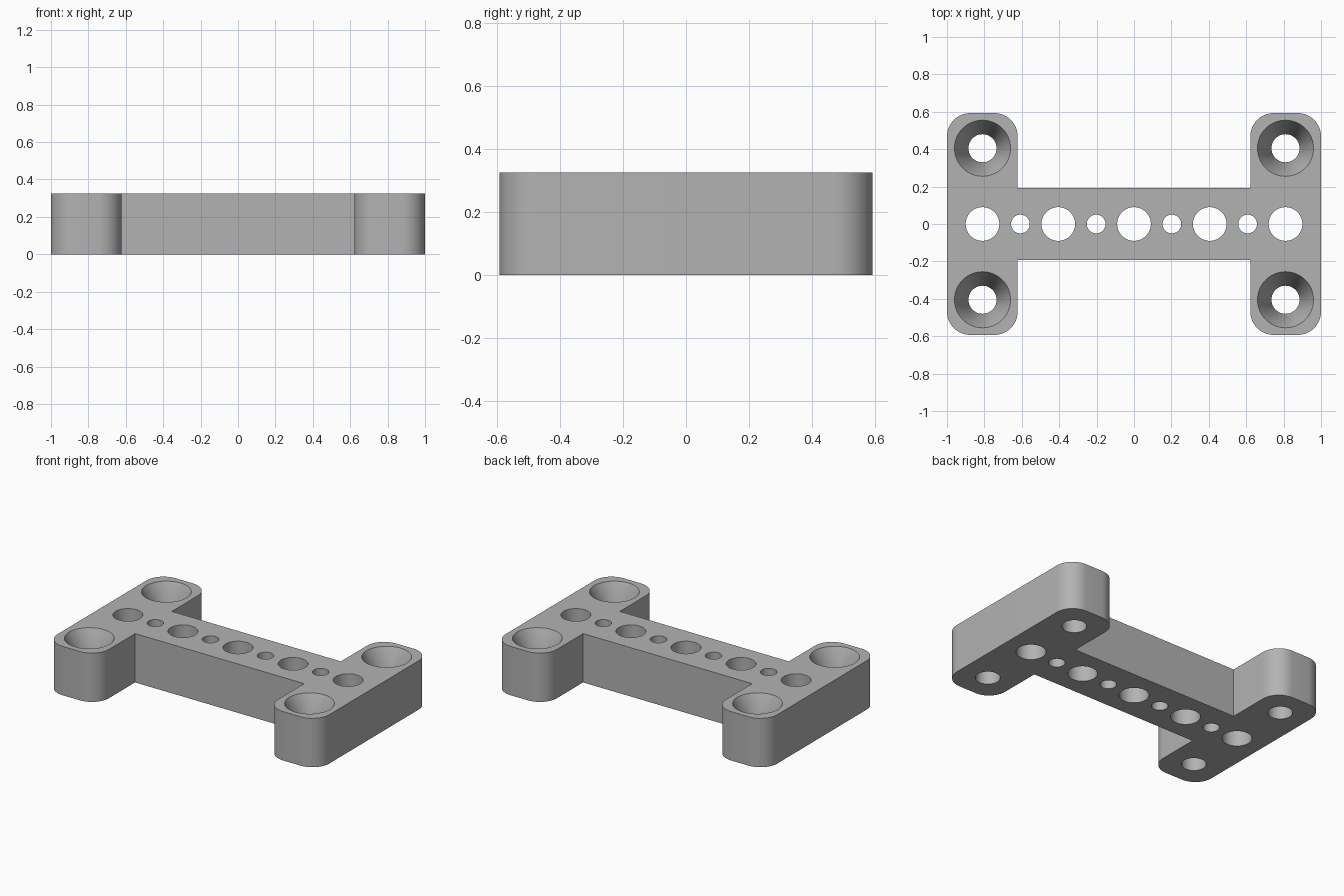
import bpy
import bmesh
import math

if "Cube" in bpy.data.objects:
    bpy.data.objects.remove(bpy.data.objects["Cube"])

HEIGHT = 0.325
PITCH = 0.405

grey = bpy.data.materials.new("plain_grey")
grey.use_nodes = True
colour = (0.45, 0.45, 0.45, 1)
grey.diffuse_color = colour
grey.node_tree.nodes["Principled BSDF"].inputs["Base Color"].default_value = colour


def arc(cx, cy, r, start, steps=12):
    """Quarter circle of points, counter-clockwise from the start angle."""
    return [(cx + r * math.cos(a), cy + r * math.sin(a))
            for a in (start + math.pi / 2 * i / steps for i in range(steps + 1))]


def revolve(name, profile, x, y, sides=64):
    """Closed solid of revolution from (radius, z) pairs, bottom to top."""
    bm = bmesh.new()
    rings = [[bm.verts.new((x + r * math.cos(math.tau * i / sides),
                            y + r * math.sin(math.tau * i / sides), z))
              for i in range(sides)] for r, z in profile]
    for low, high in zip(rings, rings[1:]):
        for i in range(sides):
            j = (i + 1) % sides
            bm.faces.new((low[i], low[j], high[j], high[i]))
    bm.faces.new(rings[0][::-1])
    bm.faces.new(rings[-1])
    mesh = bpy.data.meshes.new(name)
    bm.to_mesh(mesh)
    bm.free()
    obj = bpy.data.objects.new(name, mesh)
    cutters.objects.link(obj)
    obj.hide_render = True
    return obj


# H-shaped outline: one quarter, mirrored to the other three
outer_x, inner_x, end_y, bar_y, r = 1.0, 0.622, 0.593, 0.193, 0.125
quarter = (arc(outer_x - r, end_y - r, r, 0)
           + arc(inner_x + r, end_y - r, r, math.pi / 2)
           + [(inner_x, bar_y)])
half = quarter + [(-x, y) for x, y in reversed(quarter)]
outline = half + [(x, -y) for x, y in reversed(half)]

bm = bmesh.new()
base = bm.faces.new([bm.verts.new((x, y, 0)) for x, y in outline])
top = bmesh.ops.extrude_face_region(bm, geom=[base])
bmesh.ops.translate(bm, vec=(0, 0, HEIGHT),
                    verts=[v for v in top["geom"] if isinstance(v, bmesh.types.BMVert)])
bmesh.ops.recalc_face_normals(bm, faces=bm.faces)
mesh = bpy.data.meshes.new("mounting_bracket")
bm.to_mesh(mesh)
bm.free()
mesh.materials.append(grey)
bracket = bpy.data.objects.new("mounting_bracket", mesh)
bpy.context.collection.objects.link(bracket)

cutters = bpy.data.collections.new("hole_cutters")
bpy.context.scene.collection.children.link(cutters)

# Row of alternating large and small through holes
for i in range(-4, 5):
    radius = 0.05 if i % 2 else 0.09
    revolve("row_hole_cutter", [(radius, -0.1), (radius, HEIGHT + 0.1)], i * PITCH / 2, 0)

# Countersunk screw holes in the four ends
screw_profile = [(0.075, -0.1), (0.075, HEIGHT - 0.16), (0.15, HEIGHT), (0.15, HEIGHT + 0.1)]
for sx in (-1, 1):
    for sy in (-1, 1):
        revolve("screw_hole_cutter", screw_profile, sx * 2 * PITCH, sy * PITCH)

cut = bracket.modifiers.new("holes", "BOOLEAN")
cut.operation = "DIFFERENCE"
cut.operand_type = "COLLECTION"
cut.collection = cutters
cut.solver = "EXACT"

# Apply the cut, then remove the cutters
bpy.context.view_layer.objects.active = bracket
bracket.select_set(True)
bpy.ops.object.modifier_apply(modifier=cut.name)
for obj in list(cutters.objects):
    bpy.data.objects.remove(obj)
bpy.data.collections.remove(cutters)

bpy.ops.object.shade_smooth_by_angle(angle=math.radians(30))
